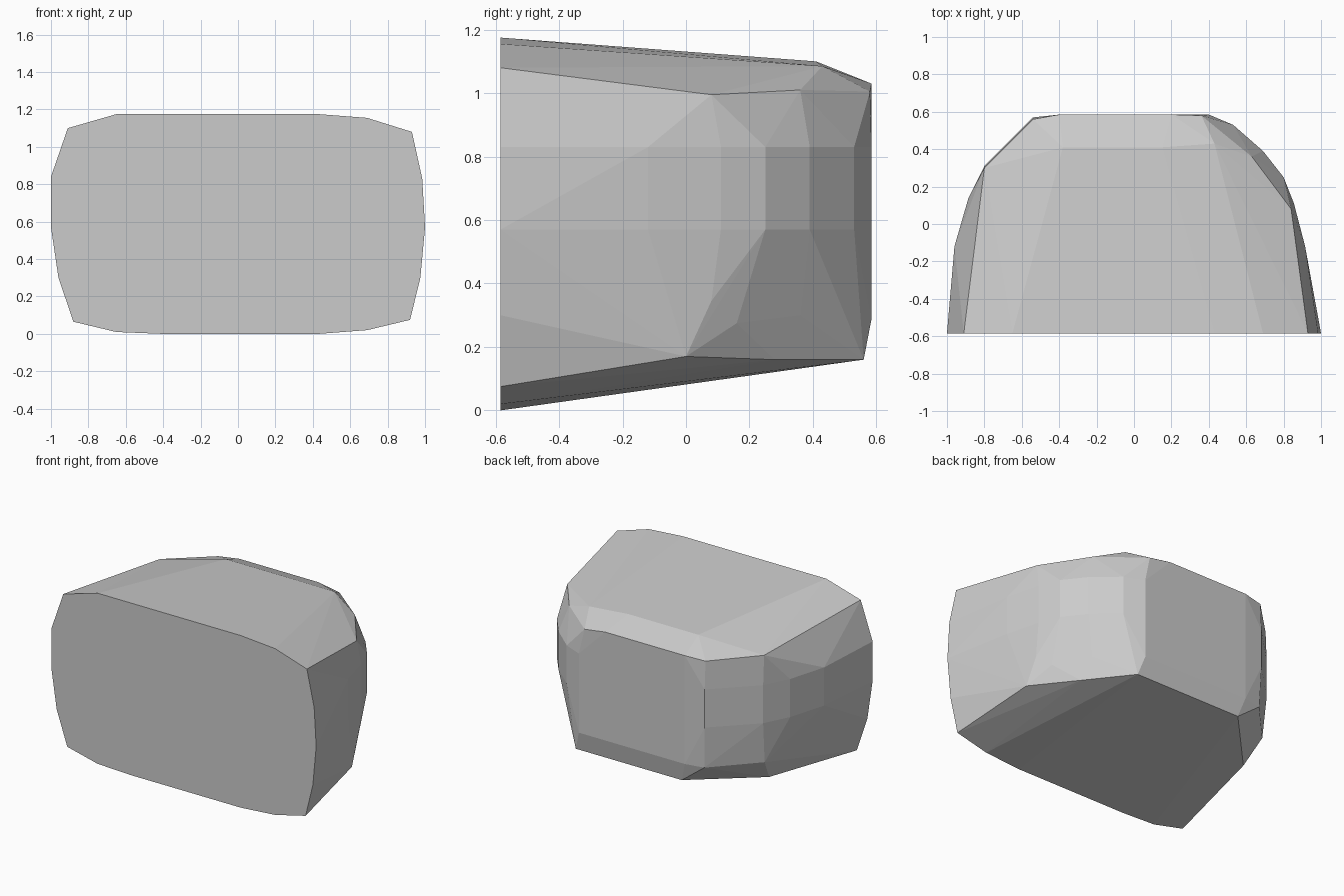
import bpy, bmesh

# Flat front outline (x, z), lying on y = -0.585
front = [(-1, .84), (-.91, 1.10), (-.65, 1.175), (.43, 1.175), (.69, 1.155), (.93, 1.08),
         (.985, .83), (1, .57), (.975, .30), (.92, .075), (.69, .02), (.43, 0), (-.4, 0),
         (-.65, .01), (-.88, .065), (-.96, .30), (-1, .57)]

# Upright facet band around the sides and back (x, y), at two heights
band = [(.915, -.12), (.855, .11), (.80, .25), (.69, .39), (.53, .53), (.40, .585),
        (-.40, .585), (-.54, .57), (-.80, .31), (-.885, .14), (-.96, -.12)]

# Upper crease around the roof
upper = [(.84, .08, .995), (.63, .36, 1.01), (.36, .58, 1.005), (.20, .585, 1.03),
         (-.40, .585, 1.03), (-.54, .56, 1.02), (-.80, .30, 1.03)]

# Rear edge of the sloping roof
roof = [(-.38, .41, 1.10), (.15, .41, 1.10), (.43, .43, 1.085)]

# Lower facets, then the crease around the sloping base
lower = [(.85, .08, .345), (.79, .16, .275), (.64, .36, .30), (.54, .48, .30),
         (.40, .585, .29), (-.40, .585, .29), (-.53, .56, .29), (-.79, .28, .29)]
base = [(.86, 0, .17), (.66, .28, .16), (.44, .56, .16), (-.36, .56, .16), (-.74, .16, .13)]

points = [(x, -.585, z) for x, z in front]
points += [(x, y, z) for x, y in band for z in (.57, .83)]
points += upper + roof + lower + base

# Faceted block wrapped around the profiles
bm = bmesh.new()
for p in points:
    bm.verts.new(p)
hull = bmesh.ops.convex_hull(bm, input=bm.verts[:])
unused = [v for v in bm.verts if not v.link_faces]
bmesh.ops.delete(bm, geom=unused, context='VERTS')
bmesh.ops.dissolve_limit(bm, angle_limit=.01, verts=bm.verts[:], edges=bm.edges[:])
bmesh.ops.recalc_face_normals(bm, faces=bm.faces[:])

mesh = bpy.data.meshes.new("faceted_block")
bm.to_mesh(mesh)
bm.free()
block = bpy.data.objects.new("faceted_block", mesh)
bpy.context.collection.objects.link(block)
